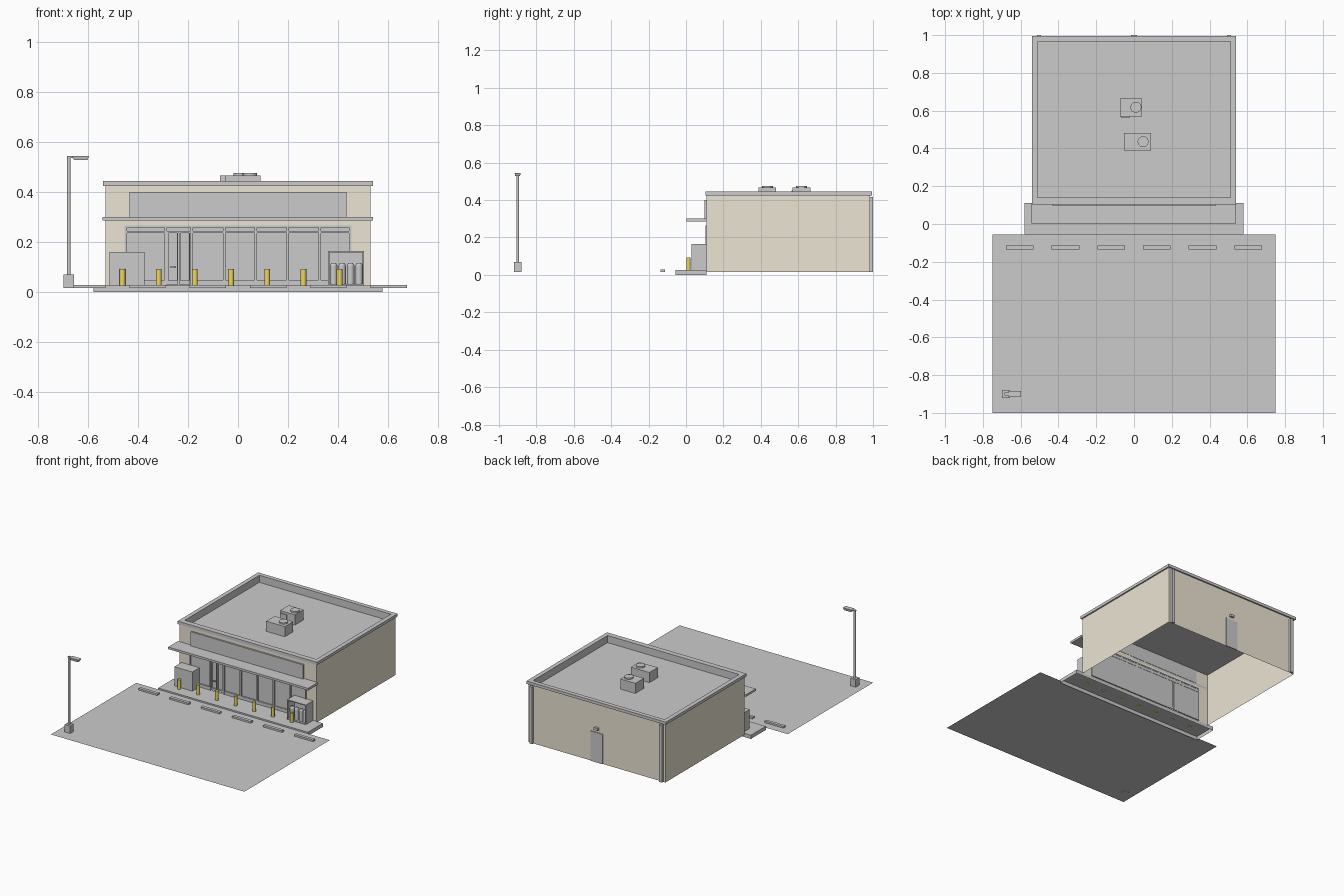
import bpy, bmesh, math
from mathutils import Matrix

if "Cube" in bpy.data.objects:
    bpy.data.objects.remove(bpy.data.objects["Cube"])


def material(name, rgb):
    m = bpy.data.materials.new(name)
    m.diffuse_color = (*rgb, 1)
    m.use_nodes = True
    m.node_tree.nodes["Principled BSDF"].inputs["Base Color"].default_value = m.diffuse_color
    return m


BEIGE = material("beige_wall", (0.84, 0.78, 0.66))
YELLOW = material("safety_yellow", (0.85, 0.68, 0.12))
LIGHT = material("light_trim", (0.83, 0.83, 0.83))
GROUND = 0.016
WALK = 0.026


def finish(name, bm, mat=None):
    me = bpy.data.meshes.new(name)
    bm.to_mesh(me)
    bm.free()
    ob = bpy.data.objects.new(name, me)
    bpy.context.collection.objects.link(ob)
    if mat:
        me.materials.append(mat)
    return ob


def add_box(bm, x0, x1, y0, y1, z0, z1):
    m = Matrix.Translation(((x0 + x1) / 2, (y0 + y1) / 2, (z0 + z1) / 2))
    m = m @ Matrix.Diagonal((x1 - x0, y1 - y0, z1 - z0, 1))
    return bmesh.ops.create_cube(bm, size=1, matrix=m)["verts"]


def boxes(name, bounds, mat=None, open_bottom=False):
    bm = bmesh.new()
    for b in bounds:
        add_box(bm, *b)
    if open_bottom:
        bm.normal_update()
        down = [f for f in bm.faces if f.normal.z < -0.9]
        bmesh.ops.delete(bm, geom=down, context='FACES_ONLY')
    return finish(name, bm, mat)


def quads(name, faces, mat=None):
    bm = bmesh.new()
    for f in faces:
        bm.faces.new([bm.verts.new(p) for p in f])
    return finish(name, bm, mat)


def flat(x0, x1, y0, y1, z):
    return [(x0, y0, z), (x1, y0, z), (x1, y1, z), (x0, y1, z)]


def upright(xa, ya, xb, yb, z0, z1):
    return [(xa, ya, z0), (xb, yb, z0), (xb, yb, z1), (xa, ya, z1)]


def cylinders(name, places, r, z0, z1, mat=None, sides=16, r_top=None):
    bm = bmesh.new()
    for x, y in places:
        bmesh.ops.create_cone(bm, cap_ends=True, segments=sides, radius1=r,
                              radius2=r_top or r, depth=z1 - z0,
                              matrix=Matrix.Translation((x, y, (z0 + z1) / 2)))
    for f in bm.faces:
        f.smooth = len(f.verts) == 4
    for e in bm.edges:
        e.smooth = e.calc_face_angle(0) < 0.7
    return finish(name, bm, mat)


# Parking lot, stripes and wheel stops
quads("parking_lot", [flat(-0.75, 0.75, -1.0, -0.055, GROUND)])
PITCH = 0.2417
quads("parking_stripes", [flat(i * PITCH - 0.005, i * PITCH + 0.005, -0.51, -0.075, GROUND + 0.001)
                          for i in range(-3, 4)], LIGHT)
boxes("wheel_stops", [((i - 2.5) * PITCH - 0.073, (i - 2.5) * PITCH + 0.073, -0.135, -0.113, GROUND, 0.028)
                      for i in range(6)], LIGHT)

# Sidewalk and bollards
boxes("sidewalk", [(-0.58, 0.58, -0.055, 0.11, 0, WALK)], open_bottom=True)
cylinders("bollards", [(-0.028 + 0.145 * i, 0.013) for i in range(-3, 4)], 0.0115, WALK - 0.004, 0.092, YELLOW, 12)

# Outer wall sheets, open below, with a storefront opening
W, F, B, TOP = 0.53, 0.11, 0.985, 0.43
quads("walls", [
    upright(W, F, W, B, GROUND, TOP),
    upright(W, B, -W, B, GROUND, TOP),
    upright(-W, B, -W, F, GROUND, TOP),
    upright(-W, F, -0.455, F, GROUND, TOP),
    upright(0.455, F, W, F, GROUND, TOP),
    upright(-0.455, F, 0.455, F, 0.263, TOP)], BEIGE)

# Roof deck and parapet inner faces
R, RF, RB, ROOF = 0.51, 0.14, 0.965, 0.395
quads("roof_deck", [flat(-W, W, F, B, ROOF)])
quads("parapet_inside", [
    upright(R, RB, R, RF, ROOF, TOP),
    upright(-R, RB, R, RB, ROOF, TOP),
    upright(-R, RF, -R, RB, ROOF, TOP),
    upright(R, RF, -R, RF, ROOF, TOP)])

# Parapet cap ring
C = 0.54
boxes("parapet_cap", [
    (-C, C, 0.103, RF, 0.425, 0.445), (-C, C, RB, 0.995, 0.425, 0.445),
    (-C, -R, RF, RB, 0.425, 0.445), (R, C, RF, RB, 0.425, 0.445)], LIGHT)

# Canopy and blank fascia panel
boxes("canopy", [(-0.543, 0.541, 0.003, 0.11, 0.286, 0.301)], LIGHT)
boxes("fascia_panel", [(-0.435, 0.435, 0.098, 0.112, 0.30, 0.40)])

# Storefront: glass, kneewall, mullions, transoms, doors
quads("storefront_glass", [upright(-0.455, 0.116, 0.455, 0.116, WALK, 0.265)])
boxes("kneewall", [(-0.455, -0.29, 0.107, 0.118, WALK, 0.048),
                   (-0.186, 0.455, 0.107, 0.118, WALK, 0.048)])
xs = [-0.45, -0.29, -0.186] + [-0.056 + 0.128 * i for i in range(4)] + [0.45]
boxes("mullions", [(x - 0.005, x + 0.005, 0.105, 0.118, WALK, 0.263) for x in xs])
boxes("storefront_rails", [(-0.455, 0.455, 0.106, 0.118, z, z + 0.008) for z in (0.235, 0.257)])
doors = []
for x0, x1 in ((-0.284, -0.24), (-0.236, -0.192)):
    doors += [(x0, x0 + 0.005, 0.107, 0.117, 0.035, 0.235), (x1 - 0.005, x1, 0.107, 0.117, 0.035, 0.235),
              (x0, x1, 0.107, 0.117, 0.03, 0.045)]
boxes("entrance_doors", doors)
boxes("door_handle", [(-0.27, -0.248, 0.099, 0.107, 0.095, 0.103)])

# Ice chest on the left
boxes("ice_chest", [(-0.515, -0.375, 0.03, 0.109, WALK, 0.16)])

# Gas bottle cage on the right
boxes("bottle_cage", [
    (0.36, 0.505, 0.03, 0.109, 0.158, 0.164), (0.36, 0.505, 0.104, 0.109, WALK, 0.16),
    (0.36, 0.366, 0.03, 0.109, WALK, 0.16), (0.499, 0.505, 0.03, 0.109, WALK, 0.16),
    (0.36, 0.505, 0.03, 0.109, WALK, 0.031)])
bottles = [(0.383 + 0.034 * i, 0.055) for i in range(4)]
cylinders("gas_bottles", bottles, 0.015, 0.031, 0.105)
cylinders("gas_bottle_tops", bottles, 0.015, 0.105, 0.116, r_top=0.009)

# Rooftop air units with fans
UNIT = 0.466
boxes("air_units", [(-0.073, 0.043, 0.57, 0.665, ROOF, UNIT), (-0.053, 0.091, 0.388, 0.481, ROOF, UNIT),
                    (-0.068, -0.02, 0.564, 0.57, 0.41, 0.45)])
cylinders("air_unit_fans", [(0.01, 0.618), (0.048, 0.436)], 0.029, UNIT, 0.476, sides=20)

# Back door, door lamp and downspouts
boxes("back_door", [(-0.047, 0.047, 0.984, 0.99, GROUND, 0.225)])
boxes("back_door_lamp", [(-0.015, 0.015, 0.985, 1.0, 0.245, 0.262)])
boxes("downspouts", [(s * 0.503 - 0.011, s * 0.503 + 0.011, 0.984, 1.0, GROUND, 0.417) for s in (-1, 1)])

# Lamp post: base, pole, arm and tapered head
boxes("lamp_base", [(-0.699, -0.657, -0.92, -0.88, GROUND - 0.001, 0.069)])
cylinders("lamp_pole", [(-0.678, -0.9)], 0.0075, 0.069, 0.545, sides=12)
boxes("lamp_arm", [(-0.685, -0.64, -0.907, -0.893, 0.536, 0.544)])
bm = bmesh.new()
for v in add_box(bm, -0.665, -0.597, -0.916, -0.884, 0.528, 0.545):
    if v.co.z < 0.535:
        v.co.x += 0.008 if v.co.x < -0.63 else -0.006
        v.co.y = -0.9 + (v.co.y + 0.9) * 0.8
finish("lamp_head", bm)
